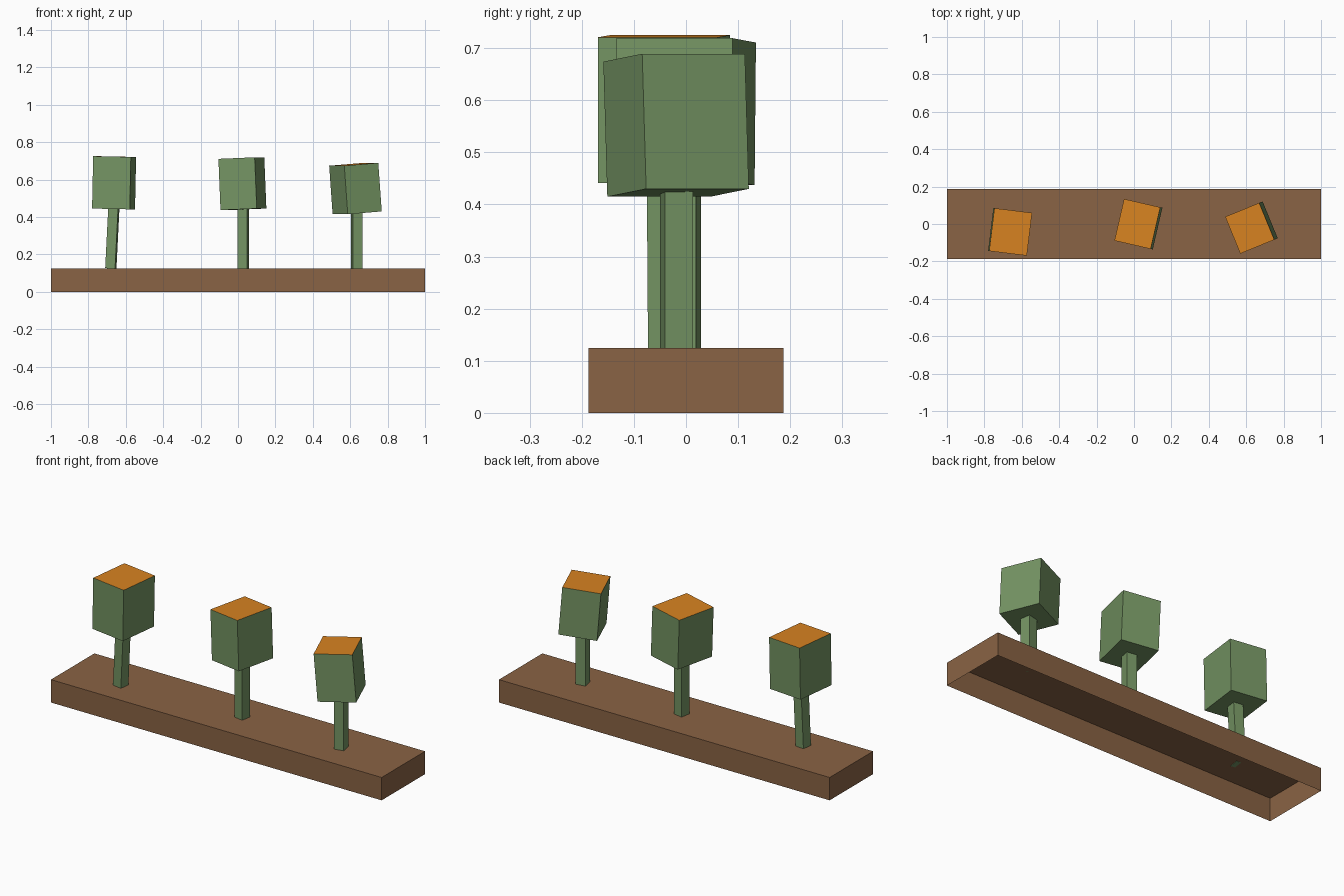
import bpy, bmesh
from math import radians
from mathutils import Matrix, Vector, Euler

if "Cube" in bpy.data.objects:
    bpy.data.objects.remove(bpy.data.objects["Cube"], do_unlink=True)


def material(name, srgb):
    col = [(c / 255) ** 2.2 for c in srgb] + [1.0]
    m = bpy.data.materials.new(name)
    m.use_nodes = True
    m.diffuse_color = col
    m.node_tree.nodes["Principled BSDF"].inputs["Base Color"].default_value = col
    return m


brown = material("brown soil", (136, 99, 70))
green = material("leaf green", (116, 147, 99))
orange = material("orange top", (215, 130, 38))


def box(name, size, center, turn, lean, mats, open_bottom=False):
    """Box turned about z and leaned along its own x; a second material colours the top."""
    bm = bmesh.new()
    bmesh.ops.create_cube(bm, size=1, matrix=Matrix.Diagonal((*size, 1)))
    bm.normal_update()
    for f in bm.faces:
        if len(mats) > 1 and f.normal.z > 0.9:
            f.material_index = 1
    if open_bottom:
        bottom = [f for f in bm.faces if f.normal.z < -0.9]
        bmesh.ops.delete(bm, geom=bottom, context='FACES_ONLY')
    mesh = bpy.data.meshes.new(name)
    bm.to_mesh(mesh)
    bm.free()
    for m in mats:
        mesh.materials.append(m)
    ob = bpy.data.objects.new(name, mesh)
    ob.location = center
    ob.rotation_euler = (0, radians(lean), radians(turn))
    bpy.context.collection.objects.link(ob)
    return ob


# Hollow planter base
base_top = 0.125
box("base", (2, 0.375, base_top), (0, 0, base_top / 2), 0, 0, [brown], True)

# Plants: side, head (size, center, turn, lean), stem (foot x, y, turn, lean)
plants = [
    ("right", (0.203, 0.231, 0.28), (-0.6625, -0.042, 0.583), -7, 1.2, (-0.68, -0.042, -8, 2.9)),
    ("middle", (0.199, 0.229, 0.274), (0.0235, -0.001, 0.578), -13, -2.4, (0.028, -0.003, -11, 0)),
    ("left", (0.197, 0.213, 0.26), (0.628, -0.019, 0.552), 22.3, -4.4, (0.636, -0.018, 10, 0)),
]
stem_length = 0.33
for side, size, center, turn, lean, (x, y, s_turn, s_lean) in plants:
    box(side + "_head", size, center, turn, lean, [green, orange])
    axis = Euler((0, radians(s_lean), radians(s_turn))).to_matrix() @ Vector((0, 0, 1))
    mid = Vector((x, y, base_top)) + axis * stem_length / 2
    box(side + "_stem", (0.053, 0.055, stem_length), mid, s_turn, s_lean, [green])
